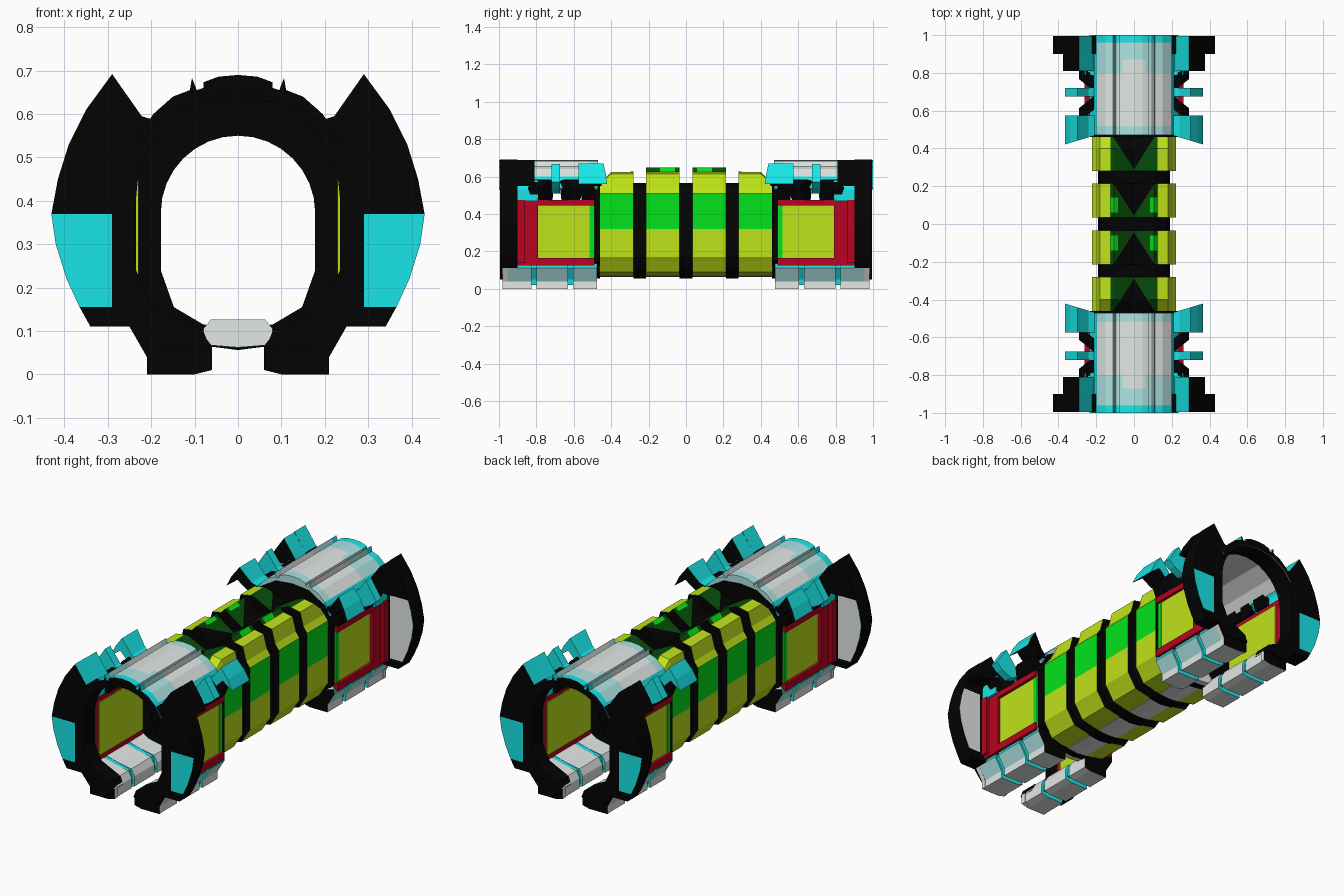
import bpy, bmesh, math
from mathutils import Vector

cube = bpy.data.objects.get("Cube")
if cube:
    bpy.data.objects.remove(cube, do_unlink=True)

COLOURS = {
    "black": (0.001, 0.001, 0.001),
    "cyan": (0.01, 0.80, 0.81),
    "grey": (0.76, 0.80, 0.78),
    "pale_teal": (0.42, 0.78, 0.77),
    "yellow": (0.52, 0.77, 0.01),
    "green": (0.001, 0.77, 0.012),
    "dark_green": (0.002, 0.075, 0.003),
    "red": (0.48, 0.001, 0.014),
}
MATS = {}
for key, rgb in COLOURS.items():
    m = bpy.data.materials.new(key)
    m.use_nodes = True
    m.diffuse_color = (*rgb, 1)
    bsdf = m.node_tree.nodes["Principled BSDF"]
    bsdf.inputs["Base Color"].default_value = (*rgb, 1)
    bsdf.inputs["Roughness"].default_value = 0.9
    MATS[key] = m
NAMES = list(COLOURS)
X, Y, Z = Vector((1, 0, 0)), Vector((0, 1, 0)), Vector((0, 0, 1))


def prism(name, profile, y0, y1, colour, cuts=(), warp=None):
    """Extrude an (x, z) profile along y, cut, warp and colour it, mirror it in x and y."""
    bm = bmesh.new()
    a = [bm.verts.new((x, y0, z)) for x, z in profile]
    b = [bm.verts.new((x, y1, z)) for x, z in profile]
    n = len(a)
    caps = [bm.faces.new(a), bm.faces.new(b[::-1])]
    for i in range(n):
        j = (i + 1) % n
        bm.faces.new((a[i], b[i], b[j], a[j]))
    bmesh.ops.recalc_face_normals(bm, faces=bm.faces[:])
    bmesh.ops.triangulate(bm, faces=caps, ngon_method="EAR_CLIP")
    for co, no in cuts:
        geom = bm.verts[:] + bm.edges[:] + bm.faces[:]
        bmesh.ops.bisect_plane(bm, geom=geom, plane_co=co, plane_no=no)
    if warp:
        for v in bm.verts:
            warp(v.co)
    # open the symmetry planes so the mirrored halves join
    inner = [f for f in bm.faces
             if all(v.co.x < 1e-4 for v in f.verts) or all(v.co.y < 1e-4 for v in f.verts)]
    bmesh.ops.delete(bm, geom=inner, context="FACES")
    bm.normal_update()
    for f in bm.faces:
        key = colour if isinstance(colour, str) else colour(f.calc_center_median(), f.normal)
        f.material_index = NAMES.index(key)
    me = bpy.data.meshes.new(name)
    bm.to_mesh(me)
    bm.free()
    for key in NAMES:
        me.materials.append(MATS[key])
    ob = bpy.data.objects.new(name, me)
    bpy.context.collection.objects.link(ob)
    mod = ob.modifiers.new("mirror", "MIRROR")
    mod.use_axis = (True, True, False)
    return ob


def box(name, x0, x1, y0, y1, z0, z1, colour):
    return prism(name, [(x0, z0), (x1, z0), (x1, z1), (x0, z1)], y0, y1, colour)


def arch(w, top, steps=8):
    """Half of the walkway opening, from top centre down to the lower bend."""
    arc = [(w * math.sin(t), top - w + w * math.cos(t))
           for t in (math.pi / 2 * i / steps for i in range(steps + 1))]
    return arc + [(w, 0.24), (w * 0.83, 0.155)]


def hole(w, top):
    return arch(w, top) + [(w * 0.45, 0.115), (0, 0.105)]


# ribs between the middle segments
rib = [(0, 0.056), (0.07, 0.065), (0.15, 0.105), (0.19, 0.17), (0.19, 0.42),
       (0.17, 0.49), (0.1, 0.55), (0, 0.567)] + hole(0.178, 0.55)
prism("centre_rib", rib, 0, 0.036, "black")
prism("rib", rib, 0.214, 0.281, "black")

# bulkhead closing each end of the middle tunnel
bulkhead = [(0, 0.056), (0.07, 0.065), (0.16, 0.1), (0.24, 0.15), (0.24, 0.5),
            (0.2, 0.58), (0.1, 0.64), (0, 0.65)] + hole(0.178, 0.55)
prism("bulkhead", bulkhead, 0.46, 0.495, "black")


# armoured middle segments with a two-tone top
def segment(name, y0, y1, peak, accent, warp=None):
    tip = Vector((0, y0 + 0.01, 0))
    run = Vector((0.11, y1 - y0 - 0.01, 0))
    normal = Vector((run.y, -run.x, 0)).normalized()

    def colour(c, n):
        if c.z > 0.5 and c.x < 0.12 and n.z > 0.2:
            if (c - tip).dot(normal) < 0:
                return "black"
            return "green" if accent and c.x > 0.085 and 0.06 < c.y < 0.14 else "dark_green"
        if c.x < 0.187 and c.z < 0.56 and n.y == 0 and n.dot(Vector((c.x, 0, c.z - 0.34))) < 0:
            return "black"
        if abs(n.y) > 0.9:
            return "black"
        return "green" if 0.32 < c.z < 0.51 else "yellow"

    profile = [(0, 0.07), (0.07, 0.07), (0.17, 0.09), (0.205, 0.145), (0.222, 0.17), (0.222, 0.51),
               (0.2, 0.54), (0.18, 0.615), (0.125, 0.625), (0.105, peak), (0, 0.575)]
    cuts = [(Z * 0.32, Z), (tip, normal), (X * 0.085, X), (Y * 0.06, Y), (Y * 0.14, Y),
            (Y * 0.4, Y)]
    prism(name, profile + hole(0.182, 0.553), y0, y1, colour, cuts, warp)


def slope_down(co):
    if co.z > 0.56 and co.y > 0.4:
        co.z = min(co.z, 0.625 - (co.y - 0.4))


segment("inner_segment", 0.035, 0.215, 0.648, True)
segment("outer_segment", 0.28, 0.462, 0.626, False, slope_down)

# floor strip below the middle tunnel, showing between the feet
prism("floor_strip", [(0, 0.062), (0.062, 0.067), (0.08, 0.09), (0.08, 0.105), (0.062, 0.127),
                      (0, 0.127)], 0, 0.53, "grey")


# end frames with swept side fins and coloured panels
def frame_colour(c, n):
    if c.z > 0.57 and n.x < -0.4 and n.z > 0.2 and c.x > 0.21:
        return "cyan"
    if c.x > 0.29 and c.z > 0.155:
        if n.y > 0.9 and c.z < 0.37:
            return "cyan"
        if n.y < -0.9 and c.z < 0.5:
            return "grey"
    return "black"


frame = [(0.064, 0.06), (0.2, 0.05), (0.25, 0.11), (0.34, 0.11), (0.365, 0.155),
         (0.395, 0.22), (0.42, 0.3), (0.43, 0.37), (0.415, 0.45), (0.39, 0.53), (0.35, 0.61),
         (0.29, 0.692), (0.222, 0.595), (0.2, 0.588), (0.15, 0.63), (0.1, 0.65), (0, 0.66)]
prism("end_frame", frame + arch(0.235, 0.64) + [(0.1, 0.11), (0.08, 0.1)], 0.9, 0.995,
      frame_colour, [(X * 0.29, X), (Z * 0.37, Z), (Z * 0.155, Z), (Z * 0.5, Z)])
prism("fin_tail", [(0.21, 0.57), (0.222, 0.595), (0.29, 0.69), (0.345, 0.61), (0.375, 0.55),
                   (0.3, 0.55)], 0.81, 0.9, frame_colour)


# arched roof over each end bay
def roof_colour(c, n):
    if n.y > 0.9:
        return "black"
    if n.z < -0.1:
        return "grey"
    if c.x > 0.185 or c.y > 0.96:
        return "cyan"
    if c.x < 0.06:
        return "grey" if 0.52 < c.y < 0.87 else "pale_teal"
    return "grey" if 0.52 < c.y < 0.8 else "pale_teal"


roof = [(0, 0.69), (0.045, 0.686), (0.08, 0.673), (0.08, 0.66), (0.095, 0.655), (0.106, 0.683),
        (0.111, 0.655), (0.15, 0.64), (0.195, 0.6), (0.235, 0.54), (0.225, 0.53), (0.185, 0.585),
        (0.1, 0.635), (0, 0.65)]
prism("roof", roof, 0.47, 1.0, roof_colour,
      [(Y * 0.52, Y), (Y * 0.8, Y), (Y * 0.87, Y), (Y * 0.96, Y), (X * 0.06, X)])
prism("roof_collar", [(0.2, 0.58), (0.26, 0.58), (0.275, 0.53), (0.275, 0.47), (0.24, 0.47),
                      (0.24, 0.52)], 0.79, 0.9, "cyan")

# side walls of the end bays: red frame around a yellow panel
box("wall_panel", 0.236, 0.246, 0.49, 0.8, 0.15, 0.45, "yellow")
box("inner_panel", 0.229, 0.235, 0.49, 0.87, 0.16, 0.45, "yellow")
box("panel_trim", 0.24, 0.249, 0.49, 0.515, 0.165, 0.445, "green")
box("wall_sill", 0.234, 0.262, 0.49, 0.9, 0.125, 0.165, "red")
box("wall_header", 0.234, 0.262, 0.49, 0.9, 0.445, 0.475, "red")
box("wall_end", 0.236, 0.262, 0.79, 0.9, 0.165, 0.445, "red")
box("wall_end_rim", 0.24, 0.28, 0.86, 0.9, 0.14, 0.475, "red")


# slanted shoulder struts holding the roof
def lean(amount):
    def warp(co):
        co.y += amount * (co.x - 0.22)
    return warp


strut = [(0.225, 0.475), (0.262, 0.475), (0.29, 0.54), (0.25, 0.585), (0.21, 0.575)]
for name, y0, y1, amount in (("inner_strut", 0.49, 0.56, 0), ("middle_strut", 0.6, 0.67, -0.8),
                             ("outer_strut", 0.71, 0.79, 0.8)):
    prism(name, strut, y0, y1, "black", warp=lean(amount))


# cyan side blades and swept wings
def sweep(co):
    if co.y < 0.5:
        co.y -= 0.3 * (co.x - 0.22)


blade = [(0.22, 0.53), (0.27, 0.51), (0.33, 0.54), (0.365, 0.57), (0.30, 0.668), (0.24, 0.59),
         (0.21, 0.575)]
prism("side_blade", blade, 0.675, 0.72, "cyan")
wing = [(0.21, 0.56), (0.26, 0.55), (0.31, 0.6), (0.365, 0.56), (0.34, 0.615), (0.30, 0.67),
        (0.24, 0.595), (0.21, 0.58)]
prism("swept_wing", wing, 0.465, 0.575,
      lambda c, n: "black" if n.z < -0.3 or n.y < -0.5 else "cyan", warp=sweep)


# feet: ribbed blocks under each end bay
def foot_colour(c, n):
    if n.y < -0.9 and c.y < 0.5:
        return "black"
    if abs(n.y) > 0.9 or (c.z > 0.11 and n.x > 0.5):
        return "cyan"
    return "pale_teal" if 0.04 < c.z < 0.11 and n.x > 0.5 else "grey"


foot = [(0.065, 0.01), (0.1, 0), (0.208, 0), (0.208, 0.04), (0.25, 0.11), (0.245, 0.135),
        (0.17, 0.115), (0.085, 0.1), (0.065, 0.065)]
core = [(0.075, 0.025), (0.195, 0.02), (0.2, 0.05), (0.24, 0.11), (0.235, 0.13), (0.09, 0.095)]
for name, y0, y1 in (("inner_foot", 0.475, 0.605), ("middle_foot", 0.63, 0.8),
                     ("outer_foot", 0.825, 0.955)):
    prism(name, foot, y0, y1, foot_colour)
prism("foot_core", core, 0.48, 0.955, "cyan")
prism("foot_cap", [(0.06, 0.01), (0.1, 0.0), (0.21, 0), (0.21, 0.04), (0.25, 0.11), (0.2, 0.11),
                   (0.06, 0.065)], 0.955, 0.98, lambda c, n: "black" if n.y > 0.9 else "grey")
